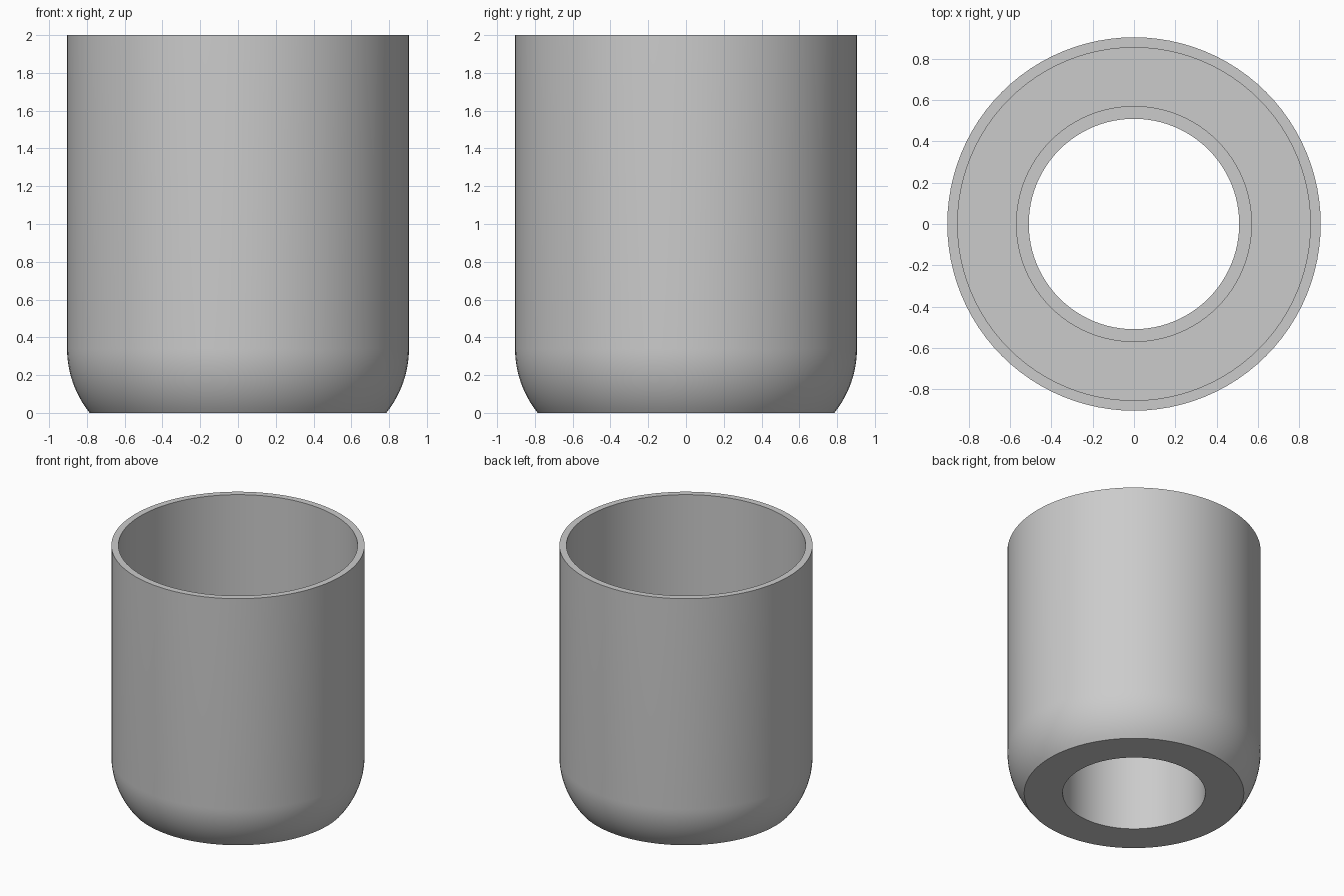
import bpy, bmesh, math

cube = bpy.data.objects.get("Cube")
if cube:
    bpy.data.objects.remove(cube, do_unlink=True)

# Main sizes
OUTER, INNER = 0.905, 0.855
BORE, COLLAR = 0.51, 0.572
HEIGHT, SHOULDER, FLOOR, COLLAR_TOP = 2.0, 0.34, 0.34, 0.9
FOOT = 0.785
SEGMENTS, ARC_STEPS = 96, 12

# Single grey material
grey = bpy.data.materials.new("plain grey")
grey.use_nodes = True
colour = (0.6, 0.6, 0.6, 1)
grey.diffuse_color = colour
grey.node_tree.nodes["Principled BSDF"].inputs["Base Color"].default_value = colour

# Rounded shoulder: arc tangent to the outer wall, cut off at the foot
inset = OUTER - FOOT
radius = (SHOULDER ** 2 + inset ** 2) / (2 * inset)
sweep = math.asin(SHOULDER / radius)
shoulder = []
for i in range(ARC_STEPS + 1):
    a = sweep * (1 - i / ARC_STEPS)
    shoulder.append((OUTER - radius * (1 - math.cos(a)),
                     SHOULDER - radius * math.sin(a)))

# Closed section: foot, shoulder, wall, rim, inside, floor, collar, bore
section = [(BORE, 0)] + shoulder + [
    (OUTER, HEIGHT), (INNER, HEIGHT), (INNER, FLOOR),
    (COLLAR, FLOOR), (COLLAR, COLLAR_TOP), (BORE, COLLAR_TOP)]

# Turn the section around the vertical axis
bm = bmesh.new()
rings = []
for r, z in section:
    rings.append([bm.verts.new((r * math.cos(t), r * math.sin(t), z))
                  for t in (math.tau * s / SEGMENTS for s in range(SEGMENTS))])
for i, ring in enumerate(rings):
    above = rings[(i + 1) % len(rings)]
    for s in range(SEGMENTS):
        n = (s + 1) % SEGMENTS
        bm.faces.new((ring[s], ring[n], above[n], above[s]))
bmesh.ops.recalc_face_normals(bm, faces=bm.faces)

mesh = bpy.data.meshes.new("cup_body")
bm.to_mesh(mesh)
bm.free()
mesh.materials.append(grey)
body = bpy.data.objects.new("cup_body", mesh)
bpy.context.collection.objects.link(body)

# Smooth walls with crisp rims
bpy.ops.object.select_all(action='DESELECT')
body.select_set(True)
bpy.context.view_layer.objects.active = body
bpy.ops.object.shade_smooth_by_angle(angle=math.radians(30))
